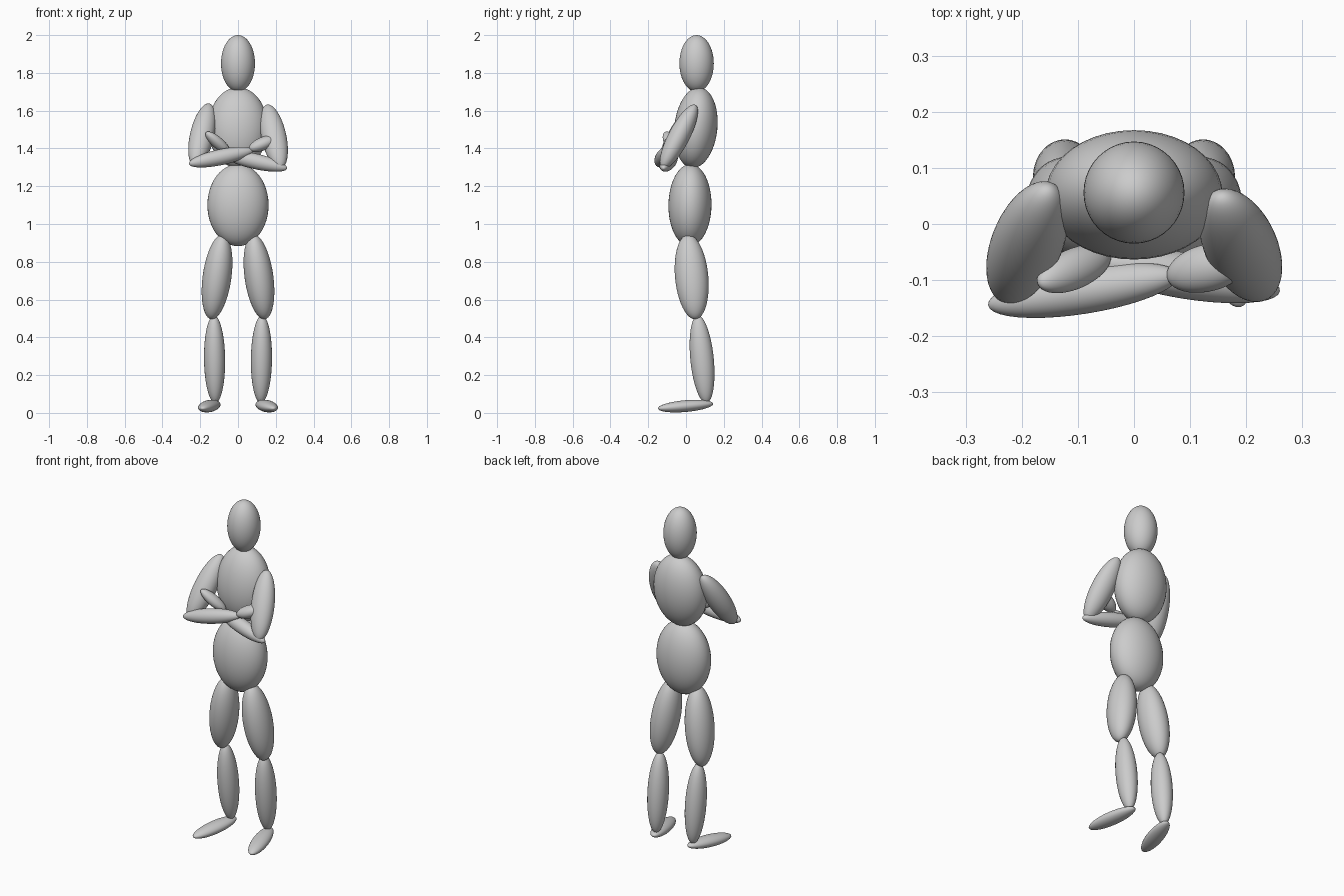
import bpy
from mathutils import Vector


def ellipsoid(name, center, half, width, depth):
    """Ellipsoid whose long half axis is the vector `half`.
    Upright parts: width/depth are along x/y. Lying parts: sideways/vertical."""
    u = Vector(half)
    a = u.length
    bpy.ops.mesh.primitive_uv_sphere_add(segments=40, ring_count=24, radius=1, location=center)
    ob = bpy.context.object
    ob.name = name
    ob.rotation_mode = 'QUATERNION'
    if abs(u.z) > 0.75 * a:
        ob.rotation_quaternion = Vector((0, 0, 1)).rotation_difference(u)
        ob.scale = (width, depth, a)
    else:
        ob.rotation_quaternion = u.to_track_quat('Y', 'Z')
        ob.scale = (width, a, depth)
    bpy.ops.object.shade_smooth()
    return ob


# Head and trunk
ellipsoid("head", (0, 0.056, 1.85), (0, 0, 0.15), 0.09, 0.091)
ellipsoid("chest", (0, 0.052, 1.51), (0, 0.022, 0.213), 0.158, 0.114)
ellipsoid("pelvis", (0, 0.021, 1.10), (0, 0.003, 0.217), 0.162, 0.114)

# Legs and feet, mirrored
for side, s in (("left", -1), ("right", 1)):
    ellipsoid(side + "_thigh", (s * 0.111, 0.030, 0.72),
              (-s * 0.031, -0.021, 0.224), 0.076, 0.088)
    ellipsoid(side + "_shin", (s * 0.124, 0.085, 0.284),
              (s * 0.003, -0.023, 0.232), 0.056, 0.062)
    ellipsoid(side + "_foot", (s * 0.152, -0.002, 0.036),
              (s * 0.038, -0.146, -0.013), 0.047, 0.031)

# Crossed arms
ellipsoid("right_upper_arm", (0.190, -0.038, 1.462), (-0.036, 0.088, 0.168), 0.066, 0.056)
ellipsoid("left_upper_arm", (-0.190, -0.033, 1.470), (0.038, 0.096, 0.165), 0.064, 0.060)
ellipsoid("right_forearm", (0.090, -0.092, 1.332), (-0.170, 0.028, 0.038), 0.041, 0.041)
ellipsoid("left_forearm", (-0.090, -0.118, 1.354), (0.170, 0.027, 0.036), 0.042, 0.042)

# Hands tucked at the opposite arms
ellipsoid("right_hand", (-0.107, -0.080, 1.430), (-0.062, -0.027, 0.055), 0.036, 0.030)
ellipsoid("left_hand", (0.132, -0.078, 1.425), (0.072, 0.018, 0.030), 0.042, 0.035)
